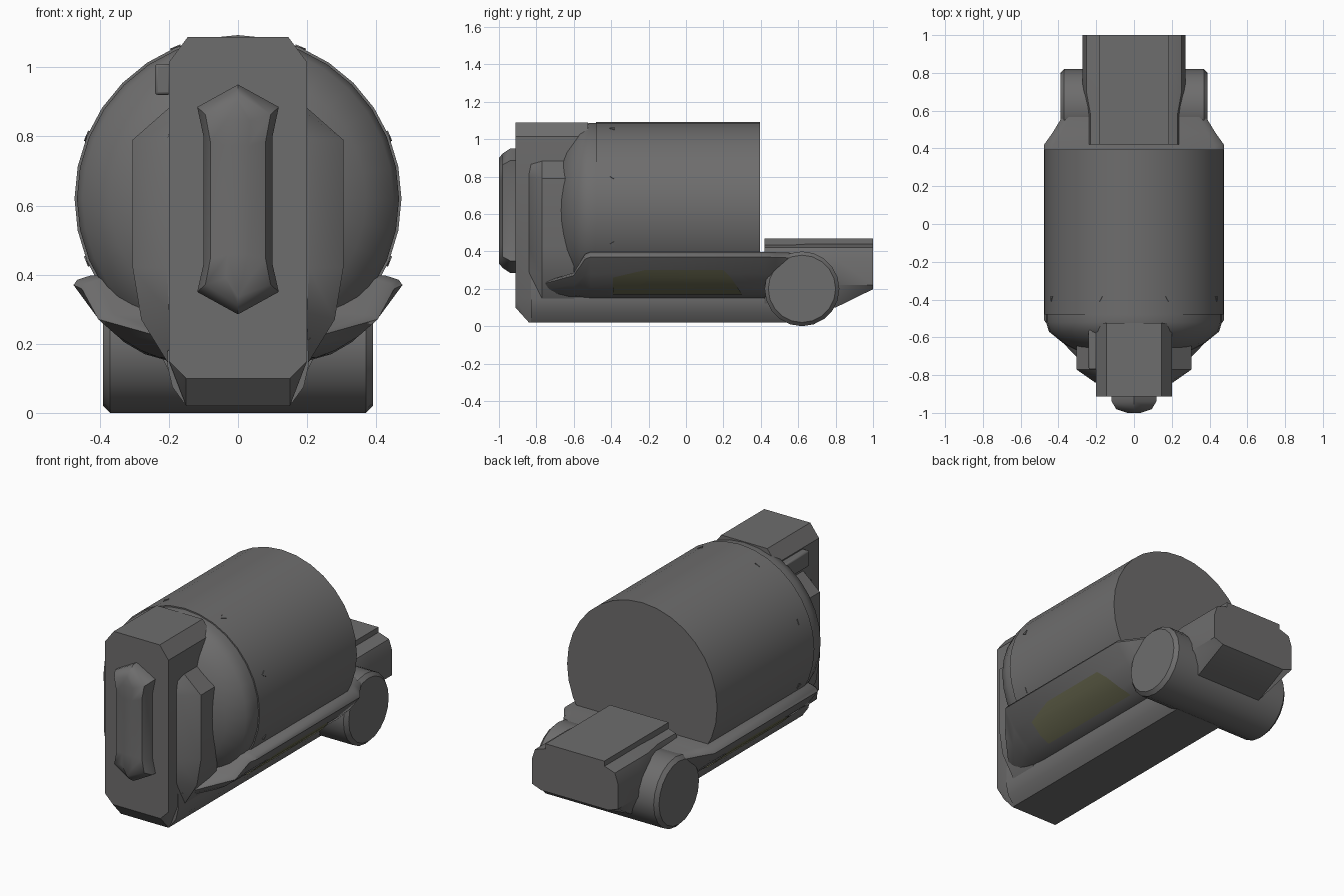
import bpy, bmesh, math
from mathutils import Vector

if "Cube" in bpy.data.objects:
    bpy.data.objects.remove(bpy.data.objects["Cube"])


def material(name, col):
    m = bpy.data.materials.new(name)
    m.diffuse_color = (*col, 1)
    m.use_nodes = True
    m.node_tree.nodes["Principled BSDF"].inputs["Base Color"].default_value = m.diffuse_color
    return m


GREY = material("dark grey", (0.155, 0.153, 0.153))
OLIVE = material("olive", (0.15, 0.15, 0.085))


def finish(name, bm, mat=GREY, angle=35, bevel=0):
    me = bpy.data.meshes.new(name)
    bm.to_mesh(me)
    bm.free()
    ob = bpy.data.objects.new(name, me)
    bpy.context.collection.objects.link(ob)
    me.materials.append(mat)
    if bevel:
        mod = ob.modifiers.new("bevel", 'BEVEL')
        mod.width, mod.segments, mod.limit_method = bevel, 2, 'ANGLE'
    bpy.ops.object.select_all(action='DESELECT')
    ob.select_set(True)
    bpy.context.view_layer.objects.active = ob
    bpy.ops.object.shade_smooth_by_angle(angle=math.radians(angle))
    return ob


def loft(name, rings, mat=GREY, angle=35, bevel=0):
    """Skin closed rings of equal length and cap both ends."""
    bm = bmesh.new()
    vs = [[bm.verts.new(p) for p in r] for r in rings]
    n = len(vs[0])
    for a, b in zip(vs, vs[1:]):
        for i in range(n):
            j = (i + 1) % n
            bm.faces.new((a[i], a[j], b[j], b[i]))
    bm.faces.new(vs[0])
    bm.faces.new(vs[-1])
    bmesh.ops.recalc_face_normals(bm, faces=bm.faces)
    return finish(name, bm, mat, angle, bevel)


def section(half, y):
    """Mirror a half outline (x, z) into a full ring at depth y."""
    return [(x, y, z) for x, z in half] + [(-x, y, z) for x, z in reversed(half)]


def box(name, lo, hi, bevel=0):
    pts = [(lo[0], lo[1]), (hi[0], lo[1]), (hi[0], hi[1]), (lo[0], hi[1])]
    return loft(name, [[(x, y, z) for x, y in pts] for z in (lo[2], hi[2])], bevel=bevel)


def circle(n, r):
    return [(r * math.cos(2 * math.pi * i / n), r * math.sin(2 * math.pi * i / n)) for i in range(n)]


# drum with domed front
CZ, R = 0.62, 0.473
profile = [(0.395, R), (-0.48, R), (-0.48, 0.466), (-0.52, 0.466), (-0.57, 0.45),
           (-0.635, 0.37), (-0.68, 0.28), (-0.71, 0.12)]
loft("drum", [[(x, y, CZ + z) for x, z in circle(32, r)] for y, r in profile])

# ring of small wedge marks around the drum
for k in range(8):
    a = math.radians(22.5 + 45 * k)
    out, side = Vector((math.cos(a), 0, math.sin(a))), Vector((-math.sin(a), 0, math.cos(a)))
    c = Vector((0, 0, CZ))
    tri = [(-0.41, 0), (-0.383, 0.016), (-0.383, -0.016)]
    loft("drum_mark", [[c + out * r + side * s + Vector((0, y, 0)) for y, s in tri]
                       for r in (R - 0.02, R + 0.003)])


# front spine
def spine(y, zb):
    return section([(0.145, 1.088), (0.2, 1.015), (0.2, 0.15), (0.15, zb)], y)


loft("front_spine", [spine(-0.912, 0.1), spine(-0.84, 0.02), spine(-0.525, 0.02)])

# shoulder flanks beside the spine
flank = [(0.18, 0.90), (0.305, 0.79), (0.305, 0.42), (0.28, 0.27), (0.2, 0.14)]
narrow = [(0.18, 0.88), (0.205, 0.79), (0.205, 0.42), (0.2, 0.29), (0.19, 0.17)]
loft("shoulder_flanks", [section(narrow, -0.84), section(flank, -0.77), section(flank, -0.6)])

# front grip pad
pad = [(0, 0.95), (0.118, 0.885), (0.1, 0.8), (0.1, 0.43), (0.118, 0.35), (0, 0.285),
       (-0.118, 0.35), (-0.1, 0.43), (-0.1, 0.8), (-0.118, 0.885)]


def pad_ring(y, sx, sz):
    return [(x * sx, y, 0.6175 + (z - 0.6175) * sz) for x, z in pad]


loft("grip_pad", [pad_ring(-0.9, 1, 1), pad_ring(-0.94, 1, 1), pad_ring(-0.98, 0.8, 0.92),
                  pad_ring(-1.0, 0.3, 0.85)], angle=40)

# side latch, left only
box("side_latch", (-0.24, -0.77, 0.92), (-0.195, -0.56, 1.01), bevel=0.008)

# keel under the drum
keel = [(0.2, 0.25), (0.205, 0.14), (0.19, 0.075), (0.15, 0.02)]
loft("keel", [section(keel, y) for y in (-0.83, 0.62)])


# cradle wings holding the drum, flaring into the hinge at the back
def cradle(y, s, t):
    half = [(0.2, 0.15), (0.27, 0.17), (0.33, 0.205), (0.41, 0.28), (0.476, 0.37),
            (0.465, 0.385), (0.425, 0.398)]
    return section([(x * s, 0.15 + (z - 0.15) * t) for x, z in half], y)


loft("cradle", [cradle(-0.8, 0.44, 0.3), cradle(-0.6, 0.85, 0.55), cradle(-0.54, 0.95, 0.95),
                cradle(-0.51, 1, 1), cradle(0.42, 1, 1), cradle(0.48, 0.91, 0.99),
                cradle(0.55, 0.82, 0.98), cradle(0.64, 0.79, 0.95)], angle=40)

# olive panels on the wings
for s in (1, -1):
    bm = bmesh.new()
    rows = [(0.275, 0.169, -0.39, 0.30), (0.334, 0.201, -0.39, 0.28),
            (0.394, 0.26, -0.39, 0.24), (0.428, 0.30, -0.22, 0.20)]
    vs = [[bm.verts.new((s * x, y, z)) for y in (y0, y1)] for x, z, y0, y1 in rows]
    for a, b in zip(vs, vs[1:]):
        f = (a[0], a[1], b[1], b[0])
        bm.faces.new(f[::-1] if s > 0 else f)
    bm.normal_update()
    for f in bm.faces:
        if f.normal.x * s < 0:
            f.normal_flip()
    finish("side_panel", bm, OLIVE)

# hinge barrel across the back
loft("hinge_barrel", [[(x, 0.62 + a, 0.2 + b) for a, b in circle(20, r)]
                      for x, r in ((-0.39, 0.18), (-0.37, 0.2), (0.37, 0.2), (0.39, 0.18))])


# rear block with waist
def block(y, w, zb):
    return section([(w - 0.08, 0.44), (w - 0.02, 0.42), (w, 0.36), (w, 0.22), (w - 0.06, zb)], y)


loft("rear_block", [block(0.42, 0.25, 0.1), block(0.58, 0.25, 0.1), block(0.7, 0.272, 0.09),
                    block(0.8, 0.272, 0.1), block(1.0, 0.272, 0.198)])
box("rear_top_plate", (-0.185, 0.42, 0.43), (0.185, 1.0, 0.47))
